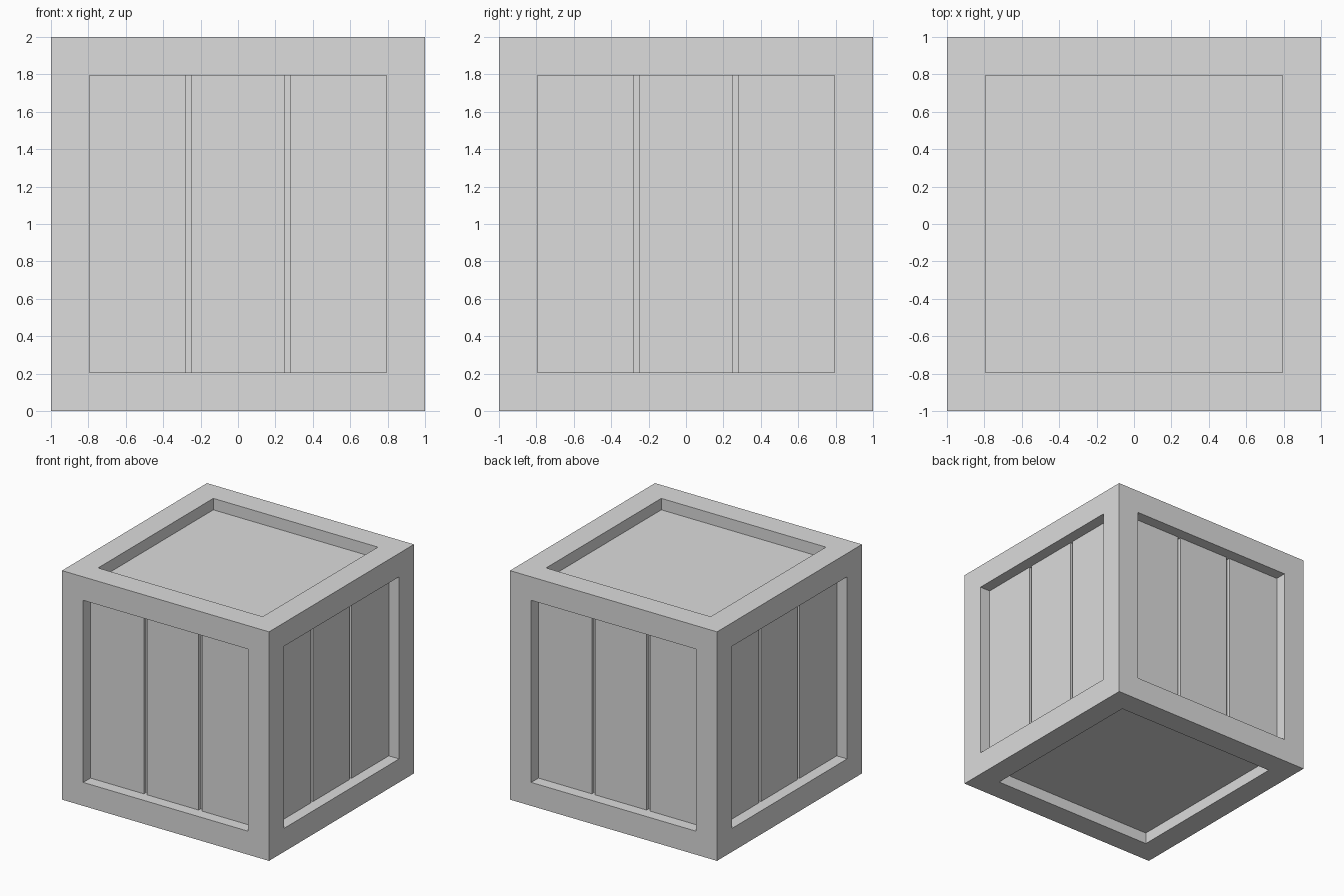
import bpy
import bmesh
from math import pi
from mathutils import Matrix, Vector

HALF = 1.0        # half the crate's size
OPEN = 0.795      # half width of the framed opening
RECESS = 0.1      # depth of the panels behind the frame
GROOVE = 0.03     # depth of the gaps between planks
GAP_IN, GAP_OUT = 0.25, 0.28

default = bpy.data.objects.get("Cube")
if default:
    bpy.data.objects.remove(default, do_unlink=True)

grey = bpy.data.materials.new("plain grey")
grey.use_nodes = True
colour = (0.715, 0.715, 0.715, 1)
grey.diffuse_color = colour
grey.node_tree.nodes["Principled BSDF"].inputs["Base Color"].default_value = colour


def add_object(name, bm):
    mesh = bpy.data.meshes.new(name)
    bm.to_mesh(mesh)
    bm.free()
    mesh.materials.append(grey)
    obj = bpy.data.objects.new(name, mesh)
    bpy.context.collection.objects.link(obj)
    return obj


# Crate body: each face is inset to leave a frame, then pushed inward
bm = bmesh.new()
bmesh.ops.create_cube(bm, size=2 * HALF, matrix=Matrix.Translation((0, 0, HALF)))
bm.normal_update()
for face in list(bm.faces):
    normal = face.normal.copy()
    depth = RECESS if abs(normal.z) > 0.5 else RECESS + GROOVE
    bmesh.ops.inset_individual(bm, faces=[face], thickness=HALF - OPEN,
                               use_even_offset=True)
    panel = bmesh.ops.extrude_discrete_faces(bm, faces=[face])["faces"][0]
    bmesh.ops.translate(bm, verts=panel.verts, vec=-normal * depth)
add_object("crate_frame", bm)

# Three upright planks in each side opening
spans = {"left": (-OPEN, -GAP_OUT), "middle": (-GAP_IN, GAP_IN), "right": (GAP_OUT, OPEN)}
for turn, side in enumerate(("front", "left_side", "back", "right_side")):
    spin = Matrix.Rotation(turn * pi / 2, 4, "Z")
    for place, (x0, x1) in spans.items():
        centre = Vector(((x0 + x1) / 2, -HALF + RECESS + GROOVE / 2, HALF))
        size = Matrix.Diagonal((x1 - x0, GROOVE, 2 * OPEN, 1))
        bm = bmesh.new()
        bmesh.ops.create_cube(bm, size=1, matrix=spin @ Matrix.Translation(centre) @ size)
        add_object(f"{side}_plank_{place}", bm)
